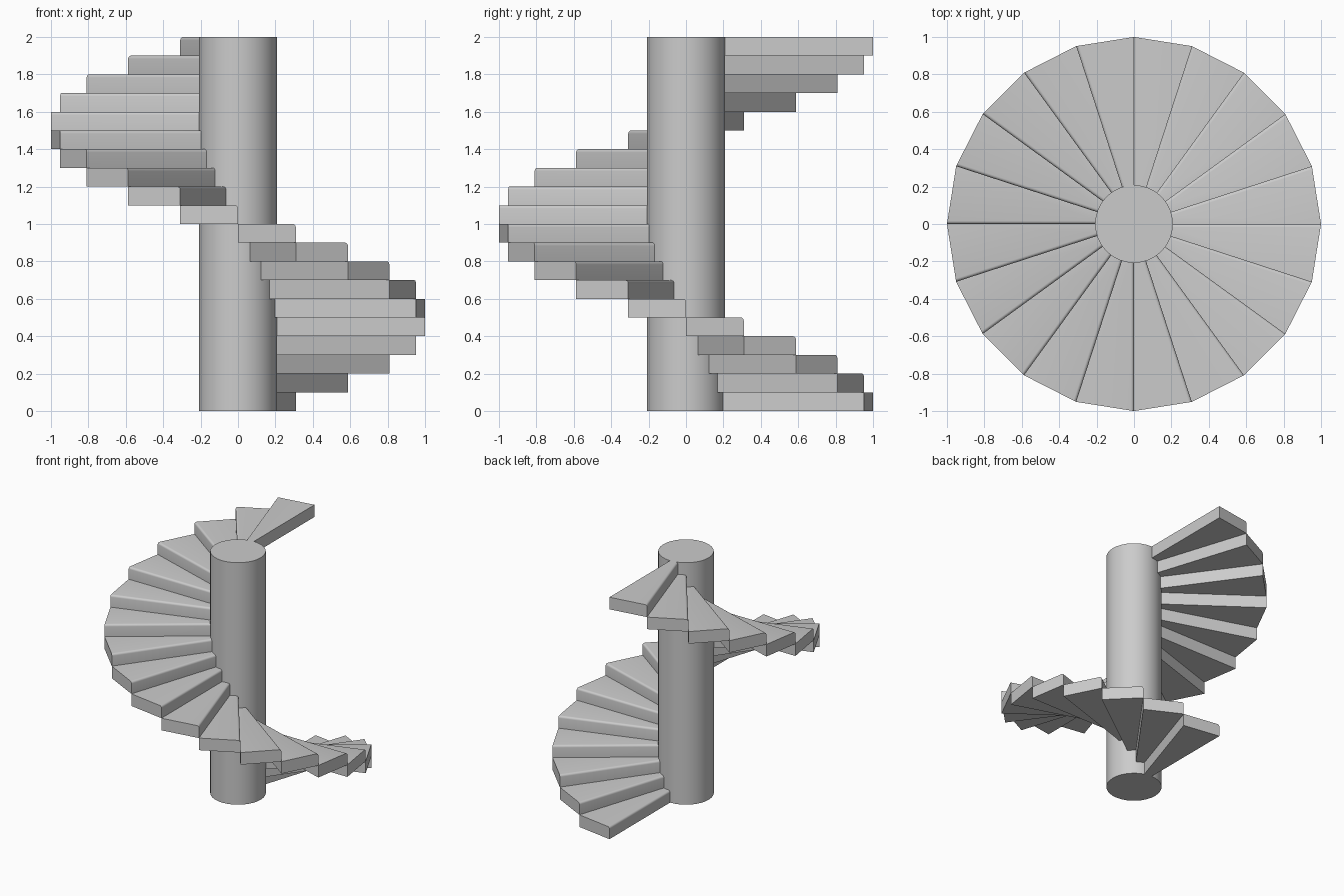
import bpy, bmesh
from math import cos, sin, radians

if "Cube" in bpy.data.objects:
    bpy.data.objects.remove(bpy.data.objects["Cube"])

STEPS = 20
RISE = 0.1
TURN = radians(18)
INNER, OUTER = 0.205, 1.0
NOSE = 0.017


def smooth(obj):
    bpy.ops.object.select_all(action='DESELECT')
    obj.select_set(True)
    bpy.context.view_layer.objects.active = obj
    bpy.ops.object.shade_smooth_by_angle(angle=radians(32))


# Central column
bpy.ops.mesh.primitive_cylinder_add(vertices=32, radius=0.208, depth=STEPS * RISE,
                                    location=(0, 0, STEPS * RISE / 2))
column = bpy.context.object
column.name = "column"
smooth(column)


# Wedge-shaped step with a rounded nose on the riser's top edge
def make_step(i):
    a = radians(90) - i * TURN
    b = a - TURN
    plan = [(INNER, a), (INNER, b), (OUTER, b), (OUTER, a)]
    bm = bmesh.new()
    low, high = [[bm.verts.new((r * cos(t), r * sin(t), z)) for r, t in plan]
                 for z in (i * RISE, (i + 1) * RISE)]
    bm.faces.new(low)
    bm.faces.new(high)
    for k in range(4):
        n = (k + 1) % 4
        bm.faces.new((low[k], low[n], high[n], high[k]))
    bmesh.ops.recalc_face_normals(bm, faces=bm.faces)
    nose = bm.edges.get((high[3], high[0]))
    bmesh.ops.bevel(bm, geom=[nose], offset=NOSE, segments=4, profile=0.5,
                    affect='EDGES')
    mesh = bpy.data.meshes.new("step")
    bm.to_mesh(mesh)
    bm.free()
    step = bpy.data.objects.new(f"step_{i + 1:02d}", mesh)
    bpy.context.collection.objects.link(step)
    smooth(step)


# Full turn of stairs, climbing clockwise
for i in range(STEPS):
    make_step(i)
